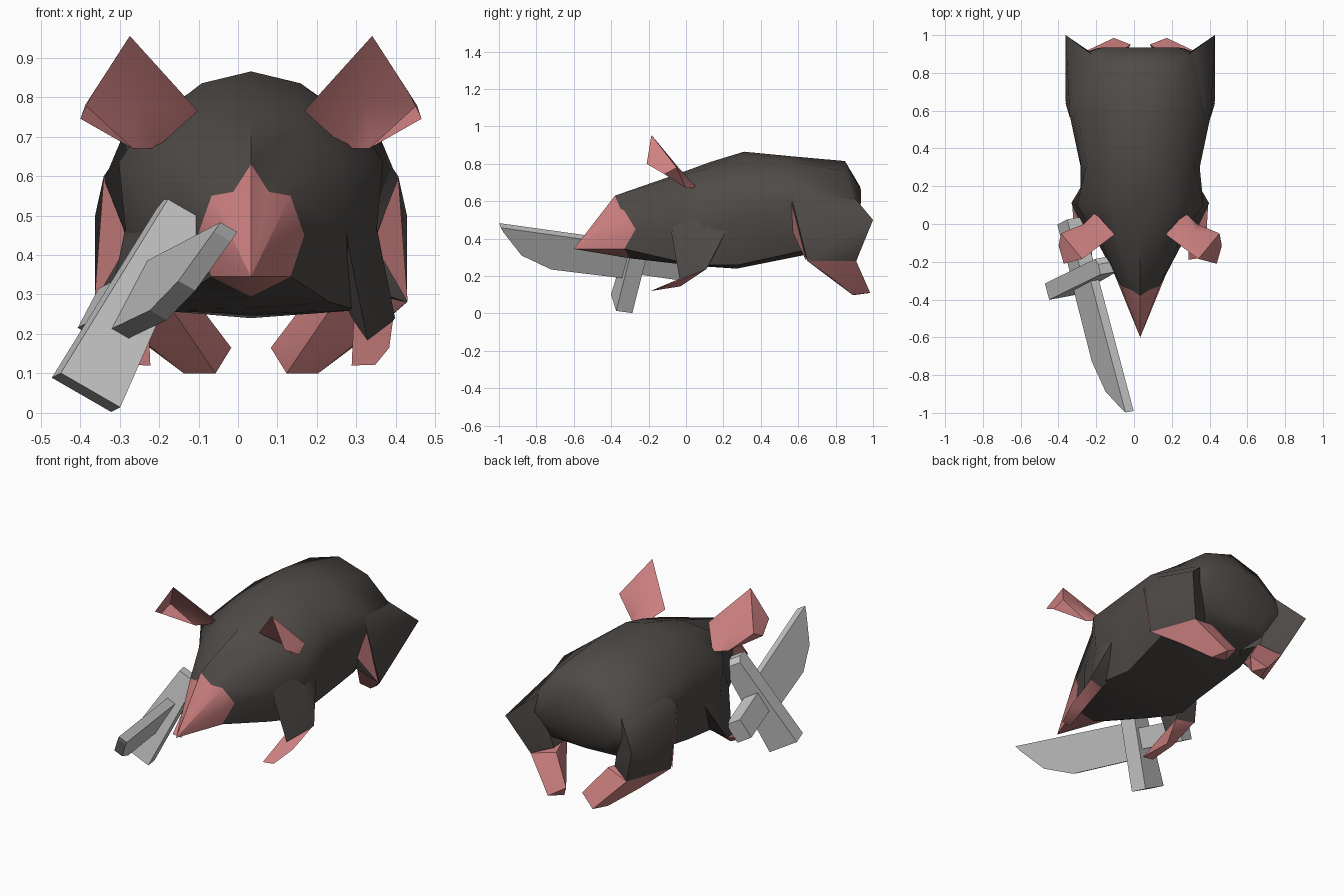
import bpy, bmesh, math
from mathutils import Vector

if "Cube" in bpy.data.objects:
    bpy.data.objects.remove(bpy.data.objects["Cube"])

CX = 0.033  # symmetry plane of the animal


def material(name, rgb):
    m = bpy.data.materials.new(name)
    m.diffuse_color = (*rgb, 1)
    m.use_nodes = True
    m.node_tree.nodes["Principled BSDF"].inputs["Base Color"].default_value = m.diffuse_color
    return m


FUR = material("fur", (0.080, 0.070, 0.065))
SKIN = material("skin", (0.62, 0.22, 0.22))


def finish(name, bm, mats=(), angle=0, recalc=True):
    if recalc:
        bmesh.ops.recalc_face_normals(bm, faces=bm.faces)
    me = bpy.data.meshes.new(name)
    bm.to_mesh(me)
    bm.free()
    ob = bpy.data.objects.new(name, me)
    bpy.context.collection.objects.link(ob)
    for m in mats:
        me.materials.append(m)
    if angle:
        bpy.ops.object.select_all(action='DESELECT')
        bpy.context.view_layer.objects.active = ob
        ob.select_set(True)
        bpy.ops.object.shade_smooth_by_angle(angle=math.radians(angle))
    return ob


def hull_pair(name, pts, mat):
    """Convex faceted part on both sides of the animal."""
    for side, s in (("left", 1), ("right", -1)):
        bm = bmesh.new()
        vs = [bm.verts.new((CX + s * x, y, z)) for x, y, z in pts]
        res = bmesh.ops.convex_hull(bm, input=vs)
        junk = {g for g in res["geom_interior"] if isinstance(g, bmesh.types.BMVert)}
        bmesh.ops.delete(bm, geom=list(junk), context='VERTS')
        finish(f"{name}_{side}", bm, [mat], 40)


# Body: rings of (half width, y, z) from top to underside
rings = [
    [(0, -.38, .63), (.045, -.35, .56), (.10, -.33, .55), (.135, -.27, .45), (.10, -.33, .345), (0, -.30, .295)],
    [(0, -.02, .755), (.13, -.03, .735), (.23, -.04, .64), (.245, -.06, .45), (.20, -.05, .28), (0, -.04, .265)],
    [(0, .13, .81), (.15, .13, .78), (.335, .10, .635), (.315, .10, .43), (.27, .10, .26), (0, .12, .25)],
    [(0, .31, .865), (.125, .31, .835), (.285, .31, .71), (.315, .30, .52), (.24, .28, .26), (0, .27, .24)],
    [(0, .57, .84), (.15, .57, .815), (.33, .57, .69), (.372, .57, .59), (.27, .60, .33), (0, .62, .31)],
    [(0, .85, .815), (.18, .85, .76), (.28, .89, .62), (.31, .90, .52), (.22, .86, .38), (0, .84, .36)],
    [(0, .93, .68), (.12, .935, .66), (.20, .935, .60), (.23, .93, .52), (.15, .89, .42), (0, .89, .40)],
]
bm = bmesh.new()
loops = []
for r in rings:
    full = r + [(-x, y, z) for x, y, z in r[-2:0:-1]]
    loops.append([bm.verts.new((CX + x, y, z)) for x, y, z in full])
tip = bm.verts.new((CX, -.60, .345))
n = len(loops[0])
for i in range(n):
    j = (i + 1) % n
    bm.faces.new((tip, loops[0][i], loops[0][j])).material_index = 1
    for a, b in zip(loops, loops[1:]):
        bm.faces.new((a[i], a[j], b[j], b[i]))
bm.faces.new(loops[-1])
finish("body", bm, [FUR, SKIN], 50)

# Hind legs
hull_pair("thigh", [(.373, .57, .60), (.32, .58, .43), (.395, .65, .28), (.30, .91, .28),
                    (.395, 1.0, .50), (.16, .64, .36), (.19, .86, .32),
                    (.26, .90, .62), (.33, .60, .66)], FUR)
hull_pair("thigh_front", [(.373, .563, .60), (.31, .572, .43), (.397, .643, .28),
                          (.35, .62, .42)], SKIN)
hull_pair("hind_foot", [(.395, .65, .28), (.30, .91, .28), (.24, .67, .32), (.16, .88, .31),
                        (.05, .95, .165), (.09, .91, .10), (.17, .89, .10), (.14, .985, .11),
                        (.29, .78, .19)], SKIN)

# Front legs
hull_pair("front_leg", [(.30, .11, .56), (.23, -.04, .55), (.245, -.078, .43), (.318, .09, .43),
                        (.30, .22, .45), (.365, .11, .24), (.30, -.03, .16), (.24, .13, .27)], FUR)
hull_pair("front_foot", [(.255, -.19, .12), (.315, -.18, .122), (.35, -.06, .165), (.36, .11, .238),
                         (.29, -.03, .165), (.26, .08, .235), (.29, -.03, .145)], SKIN)

# Ears: single cupped sheets
ear_pts = [(.135, -.055, .765), (.307, -.185, .955), (.405, -.21, .80), (.432, -.115, .745),
           (.30, .0, .67), (.24, .06, .67), (.29, -.04, .78), (.42, -.05, .78)]
ear_faces = [(0, 1, 6), (1, 7, 6), (1, 2, 7), (2, 3, 7), (3, 4, 7), (4, 6, 7), (4, 5, 6), (5, 0, 6)]
for side, s in (("left", 1), ("right", -1)):
    bm = bmesh.new()
    vs = [bm.verts.new((CX + s * x, y, z)) for x, y, z in ear_pts]
    for f in ear_faces:
        bm.faces.new([vs[i] for i in f][::-s])
    bm.normal_update()
    if sum(f.normal.y * f.calc_area() for f in bm.faces) > 0:
        bmesh.ops.reverse_faces(bm, faces=bm.faces)
    finish(f"ear_{side}", bm, [SKIN], 60, recalc=False)

# Knife axes: along blade, across blade, through thickness
C = Vector((-.264, -.280, .282))
D = Vector((.257, -.97, .135)).normalized()
N = Vector((.86, .137, -.49))
N = (N - D * N.dot(D)).normalized()
U = D.cross(N)


def knife_part(name, outline, t0, t1=None):
    """Extrude an (along, across) outline; half thickness t0 low, t1 high."""
    t1 = t0 if t1 is None else t1
    bm = bmesh.new()
    sides = []
    for sg in (1, -1):
        sides.append([bm.verts.new(C + D * s + U * u + N * sg * (t1 if u > 0 else t0))
                      for s, u in outline])
    k = len(outline)
    for f in sides:
        bm.faces.new(f)
    for i in range(k):
        j = (i + 1) % k
        bm.faces.new((sides[0][i], sides[0][j], sides[1][j], sides[1][i]))
    finish(name, bm)


knife_part("knife_blade", [(0, .10), (.77, .10), (.75, .075), (.617, -.049), (.437, -.108), (0, -.10)], .025)
knife_part("knife_guard", [(-.045, .25), (-.01, .272), (.045, .265), (.045, -.268), (-.045, -.268)], .088, .052)
knife_part("knife_handle", [(0, .06), (-.31, .06), (-.31, -.055), (0, -.055)], .045)
